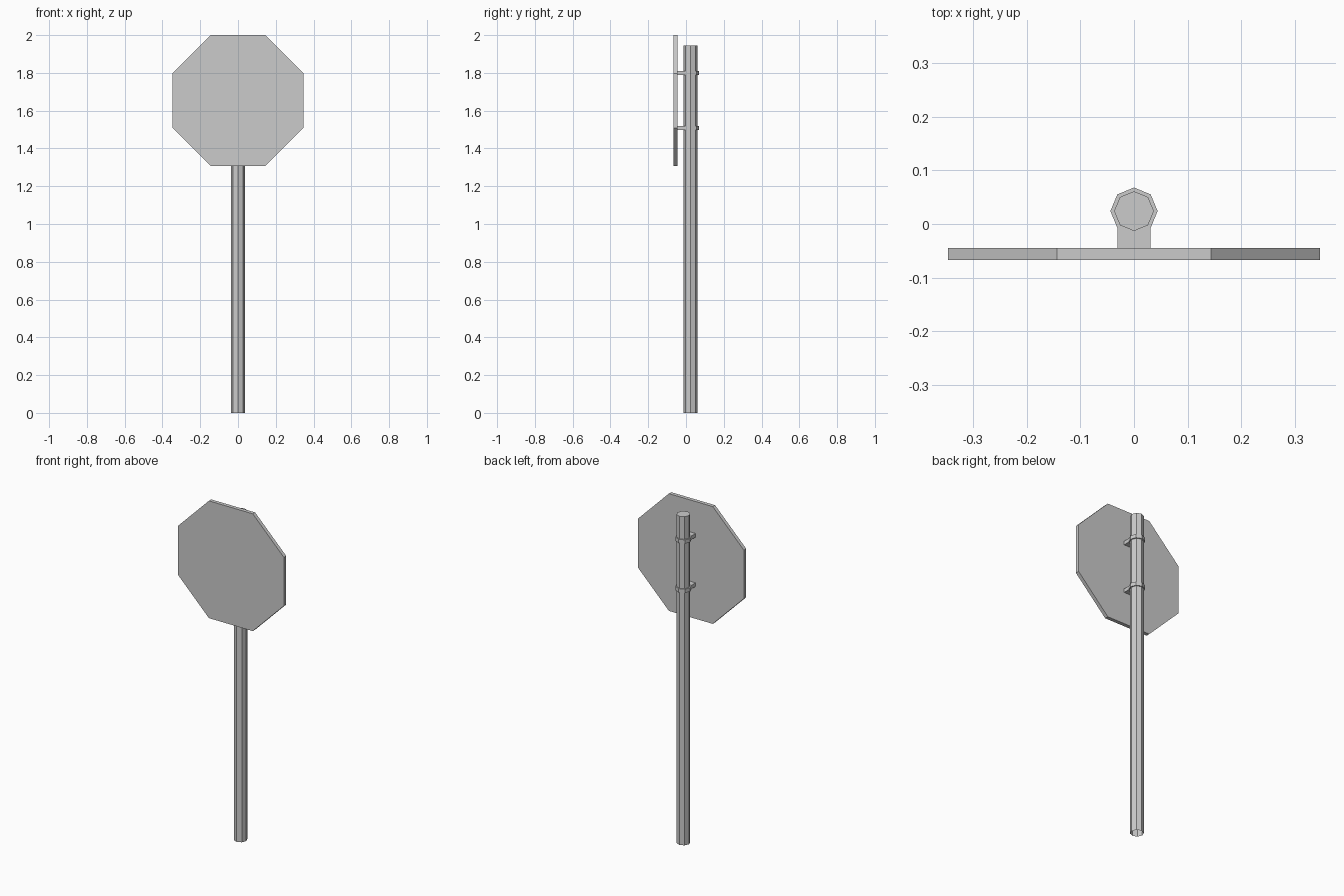
import bpy, bmesh
from math import cos, sin, pi, radians

if "Cube" in bpy.data.objects:
    bpy.data.objects.remove(bpy.data.objects["Cube"])

POLE_Y = 0.024
PLATE_Z = 1.653
PLATE_R = 0.347


def prism(name, profile, offset, open_start=False):
    """Extrude a closed outline along an offset vector."""
    bm = bmesh.new()
    base = bm.faces.new([bm.verts.new(p) for p in profile])
    ext = bmesh.ops.extrude_face_region(bm, geom=[base], use_keep_orig=True)
    moved = [v for v in ext["geom"] if isinstance(v, bmesh.types.BMVert)]
    bmesh.ops.translate(bm, verts=moved, vec=offset)
    bmesh.ops.recalc_face_normals(bm, faces=bm.faces)
    if open_start:
        bmesh.ops.delete(bm, geom=[base], context='FACES_ONLY')
    mesh = bpy.data.meshes.new(name)
    bm.to_mesh(mesh)
    bm.free()
    obj = bpy.data.objects.new(name, mesh)
    bpy.context.collection.objects.link(obj)
    return obj


def ring(radius, z, steps):
    return [(radius * cos(i * pi / 4), POLE_Y + radius * sin(i * pi / 4), z)
            for i in steps]


# Eight-sided post, open underneath
prism("post", ring(0.037, 0, range(8)), (0, 0, 1.945), open_start=True)

# Octagonal sign plate with flat top and bottom edges
r = PLATE_R / cos(pi / 8)
plate = [(r * cos(radians(22.5 + 45 * i)), -0.067,
          PLATE_Z + r * sin(radians(22.5 + 45 * i))) for i in range(8)]
prism("sign_plate", plate, (0, 0.022, 0))

# Two clamps: collar around the post, running straight forward to the plate
for name, z in (("lower_clamp", PLATE_Z - 0.145), ("upper_clamp", PLATE_Z + 0.147)):
    z0 = z - 0.011
    outline = ring(0.044, z0, range(-1, 6)) + [(-0.031, -0.045, z0), (0.031, -0.045, z0)]
    prism(name, outline, (0, 0, 0.022))
